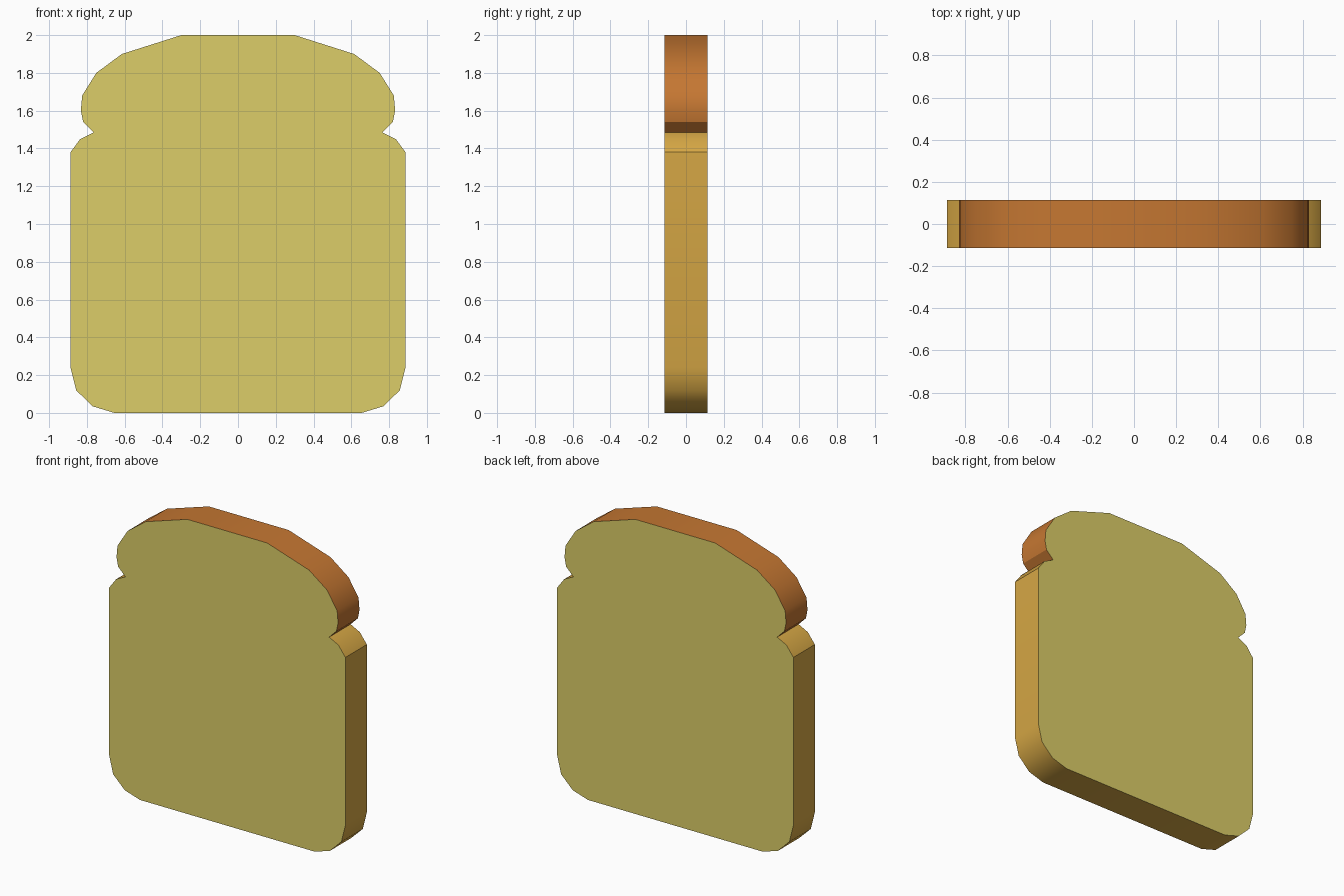
import bpy, bmesh, math

if "Cube" in bpy.data.objects:
    bpy.data.objects.remove(bpy.data.objects["Cube"])


def flat_colour(name, rgb):
    """Material from 0-255 sRGB values, stored as linear."""
    mat = bpy.data.materials.new(name)
    lin = [((c / 255 + 0.055) / 1.055) ** 2.4 for c in rgb]
    mat.diffuse_color = (*lin, 1)
    mat.use_nodes = True
    mat.node_tree.nodes["Principled BSDF"].inputs["Base Color"].default_value = mat.diffuse_color
    return mat


HALF_DEPTH = 0.115
NOTCH_Z = 1.485

# right half of the slice outline, top to bottom
half = [(0.30, 2.0), (0.615, 1.90), (0.75, 1.80), (0.825, 1.68), (0.832, 1.60),
        (0.82, 1.54), (0.765, NOTCH_Z), (0.835, 1.45), (0.887, 1.38),
        (0.887, 0.24), (0.857, 0.12), (0.77, 0.035), (0.655, 0.0)]
outline = half + [(-x, z) for x, z in reversed(half)]

# bread slice: outline extruded through its thickness
bm = bmesh.new()
face = bm.faces.new([bm.verts.new((x, -HALF_DEPTH, z)) for x, z in outline])
ext = bmesh.ops.extrude_face_region(bm, geom=[face], use_keep_orig=True)
for v in ext["geom"]:
    if isinstance(v, bmesh.types.BMVert):
        v.co.y = HALF_DEPTH
bmesh.ops.recalc_face_normals(bm, faces=bm.faces[:])

# crumb on the flat sides, dark crust above the notch, light crust below
for f in bm.faces:
    f.smooth = True
    if abs(f.normal.y) > 0.5:
        f.material_index = 0
    elif f.calc_center_median().z > NOTCH_Z:
        f.material_index = 1
    else:
        f.material_index = 2

mesh = bpy.data.meshes.new("bread_slice")
bm.to_mesh(mesh)
bm.free()
for mat in (flat_colour("crumb", (220, 206, 104)),
            flat_colour("brown_crust", (197, 119, 50)),
            flat_colour("golden_crust", (215, 168, 69))):
    mesh.materials.append(mat)
mesh.set_sharp_from_angle(angle=math.radians(32))
bpy.context.collection.objects.link(bpy.data.objects.new("bread_slice", mesh))
